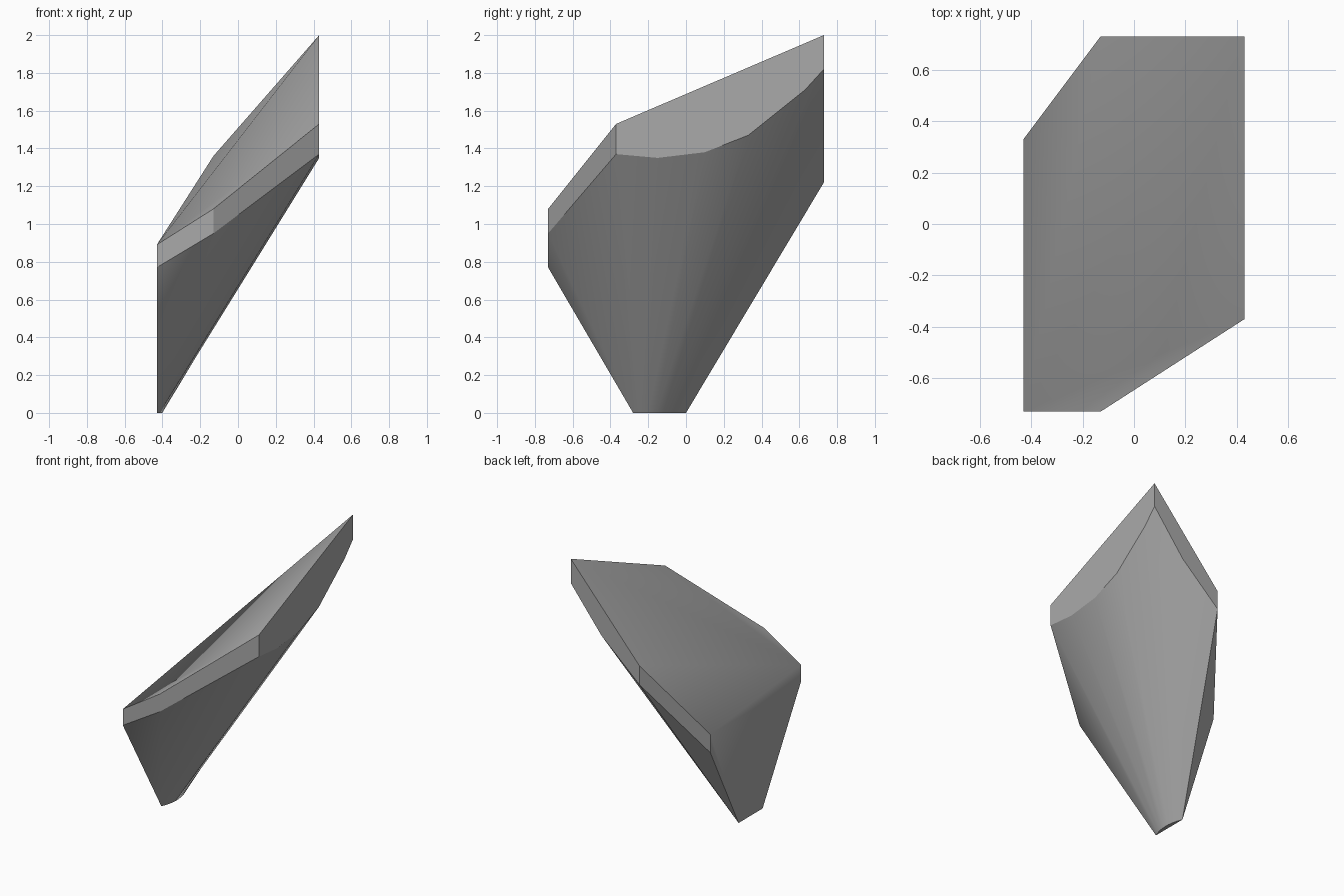
import bpy
import bmesh
import math

cube = bpy.data.objects.get("Cube")
if cube:
    bpy.data.objects.remove(cube)

# Plan outline: (x, y), top height, lower rim height
corners = {
    "a": ((-0.43, -0.73), 0.89, 0.77),
    "b": ((-0.13, -0.73), 1.08, 0.95),
    "c": ((0.43, -0.37), 1.53, 1.37),
    "d": ((0.43, 0.73), 2.00, 1.82),
    "e": ((-0.13, 0.73), 1.36, 1.22),
    "f": ((-0.43, 0.33), 0.78, 0.645),
}
# Scalloped rim where the cone meets the side and back walls
side_arc = [(0.43, -0.15, 1.35), (0.43, 0.10, 1.38),
            (0.43, 0.33, 1.47), (0.43, 0.63, 1.71)]
back_arc = [(0.18, 0.73, 1.50)]

bm = bmesh.new()
top = {k: bm.verts.new((*p, t)) for k, (p, t, _) in corners.items()}
low = {k: bm.verts.new((*p, l)) for k, (p, _, l) in corners.items()}
side = [bm.verts.new(p) for p in side_arc]
back = [bm.verts.new(p) for p in back_arc]

# Small curved foot, one point for each rim point
rim = [low["c"], *side, low["d"], *back, low["e"]]
foot = []
for i in range(len(rim)):
    t = i / (len(rim) - 1)
    foot.append(bm.verts.new((-0.43 + 0.12 * t * (1 - t), -0.28 + 0.28 * t, 0)))

# Folded top
for names in ("abc", "acd", "ade", "aef"):
    bm.faces.new([top[n] for n in names])

# Upright rim walls
for m, n, between in (("a", "b", []), ("b", "c", []), ("c", "d", side),
                      ("d", "e", back), ("e", "f", [])):
    bm.faces.new([top[m], low[m], *between, low[n], top[n]])

# Flat left face, foot and end facets
bm.faces.new([top["a"], top["f"], low["f"], foot[-1], foot[0], low["a"]])
bm.faces.new(foot)
bm.faces.new([low["a"], foot[0], low["b"]])
bm.faces.new([low["b"], foot[0], low["c"]])
bm.faces.new([low["e"], foot[-1], low["f"]])

# Cone underside
for i in range(len(rim) - 1):
    bm.faces.new([rim[i], foot[i], foot[i + 1], rim[i + 1]])

bmesh.ops.recalc_face_normals(bm, faces=bm.faces)
mesh = bpy.data.meshes.new("faceted_shard")
bm.to_mesh(mesh)
bm.free()
shard = bpy.data.objects.new("faceted_shard", mesh)
bpy.context.collection.objects.link(shard)

# Plain grey
grey = bpy.data.materials.new("plain_grey")
grey.use_nodes = True
colour = (0.40, 0.40, 0.40, 1)
grey.diffuse_color = colour
grey.node_tree.nodes["Principled BSDF"].inputs["Base Color"].default_value = colour
mesh.materials.append(grey)

bpy.ops.object.select_all(action="DESELECT")
shard.select_set(True)
bpy.context.view_layer.objects.active = shard
bpy.ops.object.shade_smooth_by_angle(angle=math.radians(30))
